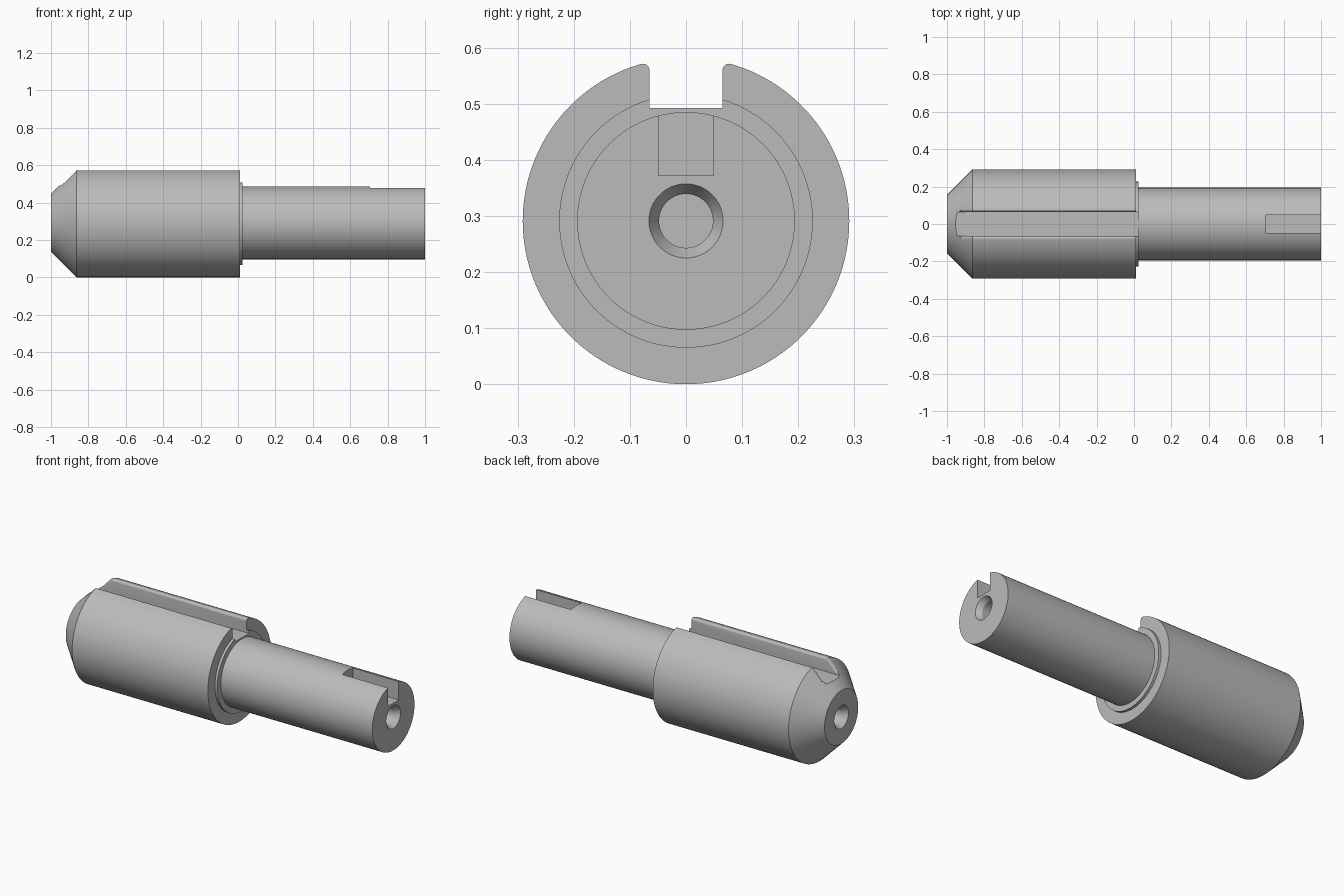
import bpy
import bmesh
from math import sin, cos, pi, sqrt, radians

default = bpy.data.objects.get("Cube")
if default:
    bpy.data.objects.remove(default, do_unlink=True)

AXIS_Z = 0.291      # height of the turning axis
BODY_R = 0.291
SHAFT_R = 0.194
SHOULDER_X = -0.864  # where the nose taper starts

steel = bpy.data.materials.new("grey steel")
steel.use_nodes = True
colour = (0.5, 0.5, 0.5, 1)
steel.diffuse_color = colour
steel.node_tree.nodes["Principled BSDF"].inputs["Base Color"].default_value = colour


def loft(name, sections):
    """Skin equal-length loops of points and cap both ends."""
    bm = bmesh.new()
    loops = [[bm.verts.new(p) for p in s] for s in sections]
    n = len(loops[0])
    for a, b in zip(loops, loops[1:]):
        for i in range(n):
            j = (i + 1) % n
            bm.faces.new((a[i], a[j], b[j], b[i]))
    bm.faces.new(loops[0][::-1])
    bm.faces.new(loops[-1])
    bmesh.ops.recalc_face_normals(bm, faces=bm.faces)
    mesh = bpy.data.meshes.new(name)
    bm.to_mesh(mesh)
    bm.free()
    mesh.materials.append(steel)
    obj = bpy.data.objects.new(name, mesh)
    bpy.context.collection.objects.link(obj)
    return obj


def ring(x, r, n=128):
    return [(x, r * sin(2 * pi * i / n), AXIS_Z + r * cos(2 * pi * i / n))
            for i in range(n)]


def cut(target, cutter):
    cutter.hide_render = True
    mod = target.modifiers.new("cut", "BOOLEAN")
    mod.operation = "DIFFERENCE"
    mod.solver = "EXACT"
    mod.object = cutter
    bpy.context.view_layer.objects.active = target
    bpy.ops.object.modifier_apply(modifier=mod.name)
    bpy.data.objects.remove(cutter, do_unlink=True)


# Turned shaft: centre hole, nose taper, body, collar, spindle, centre hole
profile = [(-0.88, 0.048), (-0.97, 0.048), (-1, 0.066), (-1, 0.155),
           (SHOULDER_X, BODY_R), (0.01, BODY_R), (0.01, 0.226),
           (0.025, 0.226), (0.025, SHAFT_R), (1, SHAFT_R),
           (1, 0.066), (0.97, 0.048), (0.88, 0.048)]
shaft = loft("stepped_shaft", [ring(x, r) for x, r in profile])


def slot_section(x, surface_r, half=0.065, floor=0.492, fillet=0.012):
    """Slot outline with rounded lips just below the given surface radius."""
    cy = half + fillet
    cz = AXIS_Z + sqrt((surface_r - fillet) ** 2 - cy ** 2)
    side = [(half, floor)]
    for k in range(7):
        a = radians(180 - k * 106 / 6)
        side.append((cy + fillet * cos(a), cz + fillet * sin(a)))
    side.append((side[-1][0], 0.8))
    outline = side + [(-y, z) for y, z in reversed(side)]
    return [(x, y, z) for y, z in outline]


# Long slot along the body, its lips following the nose taper
nose = [slot_section(SHOULDER_X - d, BODY_R - d) for d in (0.06, 0.03, 0)]
start = [(-1.1, y, z) for _, y, z in nose[0]]
end = [(0.1, y, z) for _, y, z in nose[-1]]
cut(shaft, loft("slot_cutter", [start] + nose + [end]))

# Square keyway at the spindle end
key = [(-0.049, 0.372), (0.049, 0.372), (0.049, 0.7), (-0.049, 0.7)]
cut(shaft, loft("keyway_cutter", [[(x, y, z) for y, z in key] for x in (0.705, 1.1)]))

# Smooth round surfaces with crisp machined edges
bpy.ops.object.select_all(action="DESELECT")
shaft.select_set(True)
bpy.context.view_layer.objects.active = shaft
bpy.ops.object.shade_smooth_by_angle(angle=radians(25))
